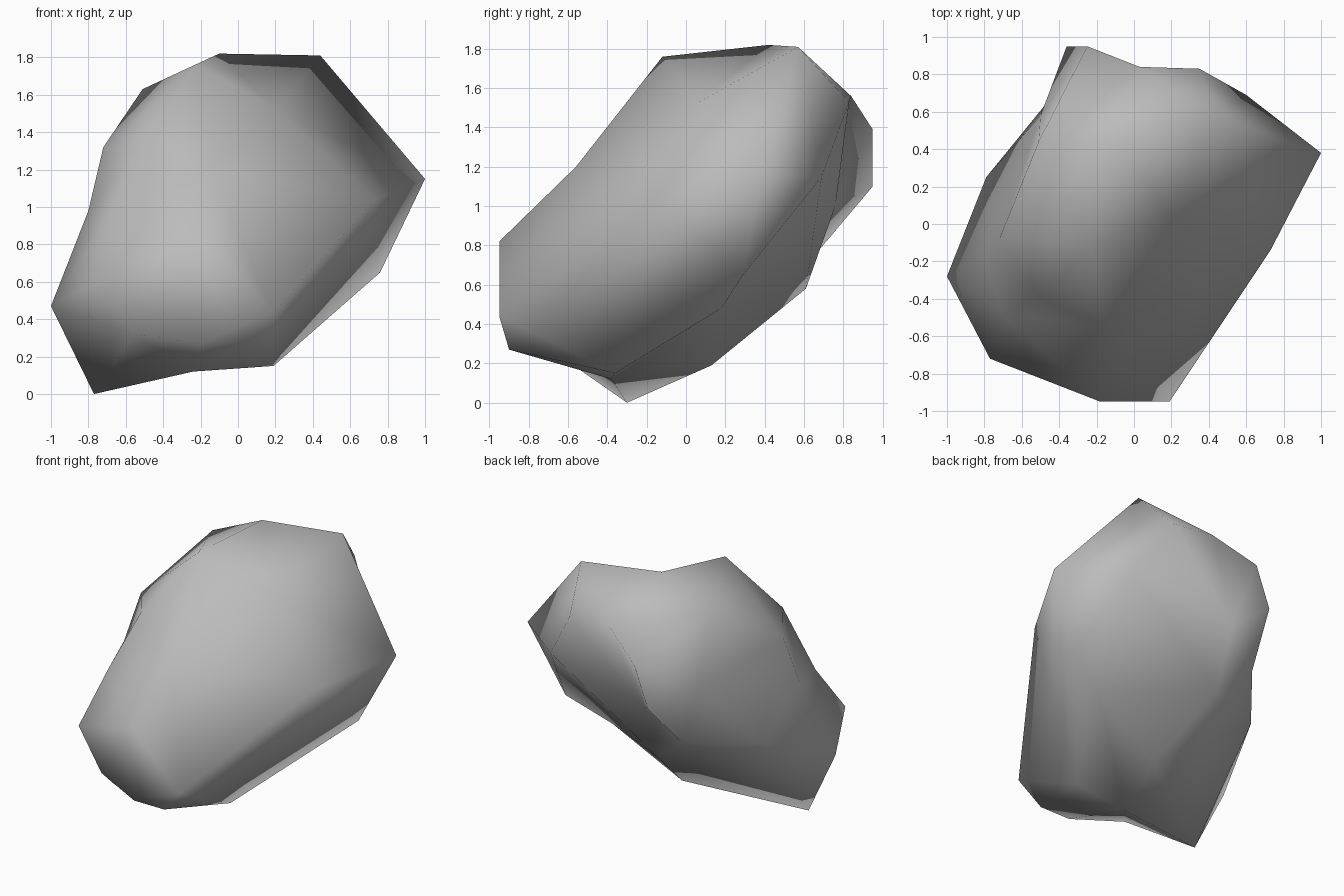
import bpy
import bmesh
from mathutils import Vector

default_cube = bpy.data.objects.get("Cube")
if default_cube:
    bpy.data.objects.remove(default_cube, do_unlink=True)

# Corner points of the boulder, grouped by the side they shape
corners = {
    "nose": [(-.18, -.95, .82), (.19, -.95, .44), (-.2, -.9, .27),
             (.04, -.9, .27), (-.56, -.76, .32), (-.77, -.72, .59)],
    "front_slope": [(-.15, -.56, 1.2), (-.5, -.39, 1.36), (-.7, -.48, .93),
                    (.2, .05, 1.52)],
    "crown": [(-.23, -.12, 1.76), (-.1, .42, 1.82), (.44, .57, 1.81),
              (-.51, .44, 1.63)],
    "west_side": [(-1, -.28, .47), (-.8, -.16, .98), (-.72, -.08, 1.32),
                  (-.79, .25, .7), (-.5, .58, 1.15)],
    "east_side": [(.73, -.14, 1.04), (1, .38, 1.15), (.76, .29, .65),
                  (.6, .69, 1.15)],
    "back": [(.03, .84, 1.56), (.35, .83, 1.53), (-.25, .95, 1.39),
             (-.36, .95, 1.1), (-.44, .68, .78), (-.2, .76, 1)],
    "underside": [(-.77, -.3, 0), (-.24, -.38, .12), (.19, -.36, .15),
                  (-.06, .13, .19), (-.2, .61, .58), (.46, .18, .48)],
}
centre = Vector((0, 0, .9))

# Skin the corners on a ball so that hollows survive
bm = bmesh.new()
verts = {}
placed = {}
for side, group in corners.items():
    for index, corner in enumerate(group):
        point = Vector(corner)
        vert = bm.verts.new((point - centre).normalized())
        verts[side, index] = vert
        placed[vert] = point
bmesh.ops.convex_hull(bm, input=bm.verts[:])
bmesh.ops.recalc_face_normals(bm, faces=bm.faces[:])


def crease(start, end):
    """Turn the edge between two triangles so that it joins start to end."""
    for edge in start.link_faces and bm.edges[:]:
        tips = {v for f in edge.link_faces for v in f.verts} - set(edge.verts)
        if tips == {start, end}:
            bmesh.utils.edge_rotate(edge, True)
            return


# Folds that run across the back, the crown and the underside
folds = [(("back", 0), ("back", 5)), (("east_side", 3), ("back", 5)),
         (("crown", 1), ("front_slope", 3)),
         (("crown", 2), ("east_side", 1)),
         (("underside", 2), ("east_side", 2)),
         (("underside", 5), ("underside", 1))]
for a, b in folds:
    if not bm.edges.get((verts[a], verts[b])):
        crease(verts[a], verts[b])

# Move every corner to its true place
for vert, point in placed.items():
    vert.co = point
bmesh.ops.recalc_face_normals(bm, faces=bm.faces[:])
for face in bm.faces:
    face.smooth = True

mesh = bpy.data.meshes.new("boulder")
bm.to_mesh(mesh)
bm.free()
boulder = bpy.data.objects.new("boulder", mesh)
bpy.context.collection.objects.link(boulder)

# Plain stone colour
stone = bpy.data.materials.new("stone_grey")
stone.use_nodes = True
colour = (.5, .5, .5, 1)
stone.diffuse_color = colour
stone.node_tree.nodes["Principled BSDF"].inputs["Base Color"].default_value = colour
mesh.materials.append(stone)
